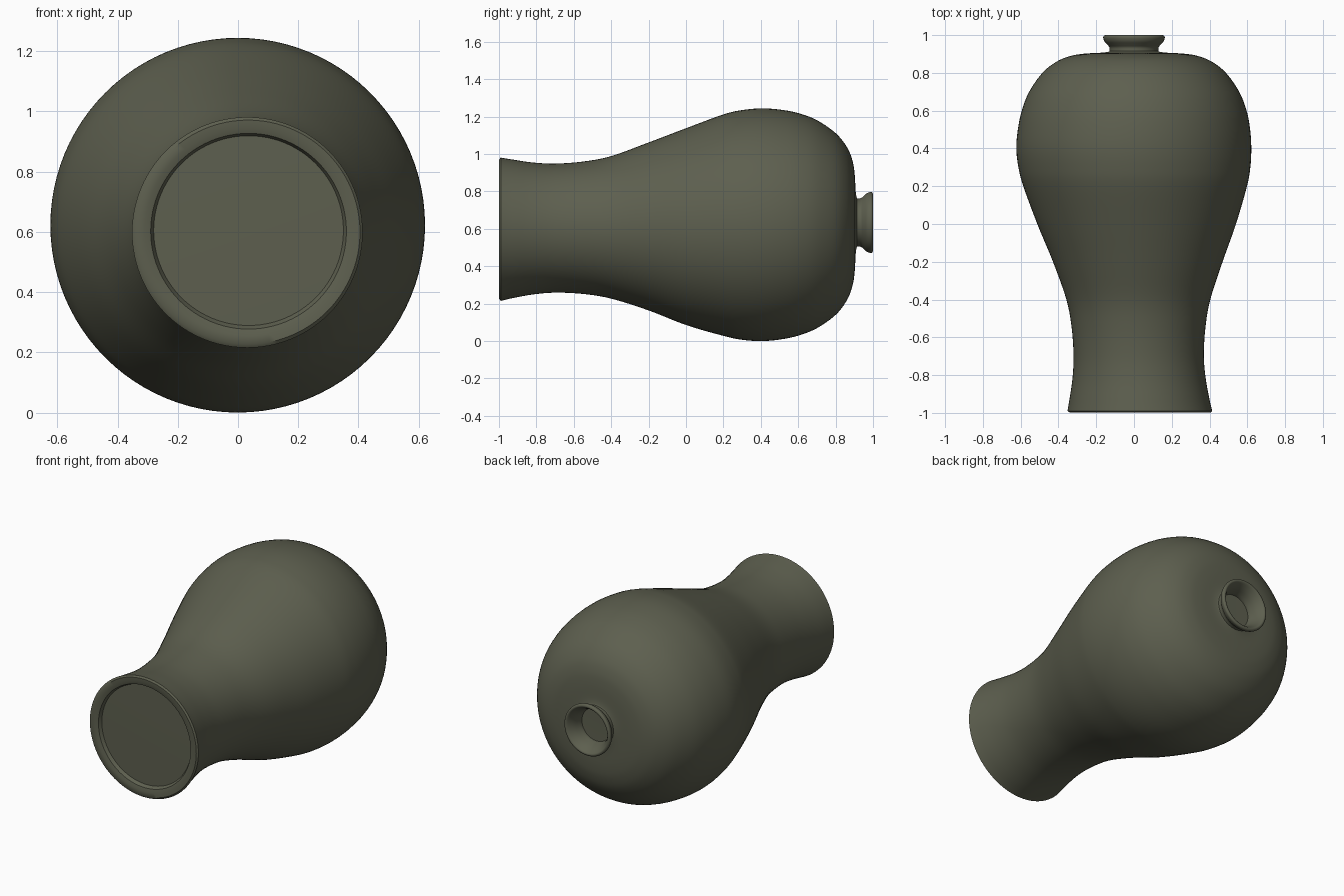
import bpy, bmesh, math

SEG = 96

glaze = bpy.data.materials.new("dark olive glaze")
glaze.diffuse_color = (0.11, 0.115, 0.078, 1)


def catmull(pts, steps):
    # smooth curve through all the points
    out = []
    for i in range(len(pts) - 1):
        p = [pts[max(i - 1, 0)], pts[i], pts[i + 1], pts[min(i + 2, len(pts) - 1)]]
        for s in range(steps):
            t = s / steps
            out.append(tuple(
                0.5 * (2 * b + (c - a) * t + (2 * a - 5 * b + 4 * c - d) * t * t
                       + (3 * b - a - 3 * c + d) * t ** 3)
                for a, b, c, d in zip(*p)))
    out.append(tuple(pts[-1]))
    return out


# sections along the length: y, radius, centre x, centre z
foot = [(-0.975, 0.0, 0.035, 0.61), (-0.973, 0.25, 0.035, 0.61),
        (-0.972, 0.315, 0.035, 0.61), (-0.992, 0.325, 0.035, 0.608),
        (-0.998, 0.345, 0.035, 0.606), (-0.999, 0.372, 0.033, 0.605)]
body = catmull([(-0.99, 0.383, 0.031, 0.604), (-0.93, 0.371, 0.029, 0.606),
                (-0.82, 0.353, 0.027, 0.608), (-0.7, 0.345, 0.025, 0.61),
                (-0.55, 0.354, 0.024, 0.612), (-0.4, 0.381, 0.023, 0.614),
                (-0.2, 0.449, 0.02, 0.619), (0.0, 0.526, 0.014, 0.618),
                (0.2, 0.592, 0.006, 0.626), (0.3, 0.614, 0.002, 0.627),
                (0.4, 0.622, -0.001, 0.628), (0.5, 0.615, 0, 0.629),
                (0.6, 0.595, 0.001, 0.63), (0.7, 0.556, 0.001, 0.631),
                (0.8, 0.486, 0.001, 0.632), (0.86, 0.41, 0.001, 0.634),
                (0.89, 0.335, 0.001, 0.636), (0.902, 0.26, 0, 0.637),
                (0.907, 0.17, 0, 0.638), (0.912, 0.135, 0, 0.64)], 5)
mouth = catmull([(0.915, 0.129, 0, 0.64), (0.935, 0.13, 0, 0.64),
                 (0.95, 0.142, 0, 0.64), (0.968, 0.157, 0, 0.64),
                 (0.988, 0.163, 0, 0.64), (0.998, 0.157, 0, 0.64),
                 (0.996, 0.143, 0, 0.64), (0.96, 0.12, 0, 0.64),
                 (0.92, 0.107, 0, 0.64), (0.9, 0.104, 0, 0.64)], 4)
floor = [(0.899, 0.0, 0, 0.64)]

# vase: rings joined into one skin
bm = bmesh.new()
prev = None
for y, r, cx, cz in foot + body + mouth + floor:
    if r < 1e-4:
        ring = [bm.verts.new((cx, y, cz))]
    else:
        ring = [bm.verts.new((cx + r * math.cos(k * math.tau / SEG), y,
                              cz + r * math.sin(k * math.tau / SEG)))
                for k in range(SEG)]
    if prev:
        for k in range(SEG):
            n = (k + 1) % SEG
            if len(prev) == 1:
                bm.faces.new((prev[0], ring[k], ring[n]))
            elif len(ring) == 1:
                bm.faces.new((prev[k], prev[n], ring[0]))
            else:
                bm.faces.new((prev[k], prev[n], ring[n], ring[k]))
    prev = ring
bmesh.ops.recalc_face_normals(bm, faces=bm.faces)
low = min(v.co.z for v in bm.verts)
for v in bm.verts:
    v.co.z -= low

mesh = bpy.data.meshes.new("vase")
bm.to_mesh(mesh)
bm.free()
vase = bpy.data.objects.new("vase", mesh)
bpy.context.collection.objects.link(vase)
mesh.materials.append(glaze)
bpy.context.view_layer.objects.active = vase
vase.select_set(True)
bpy.ops.object.shade_smooth_by_angle(angle=math.radians(40))
